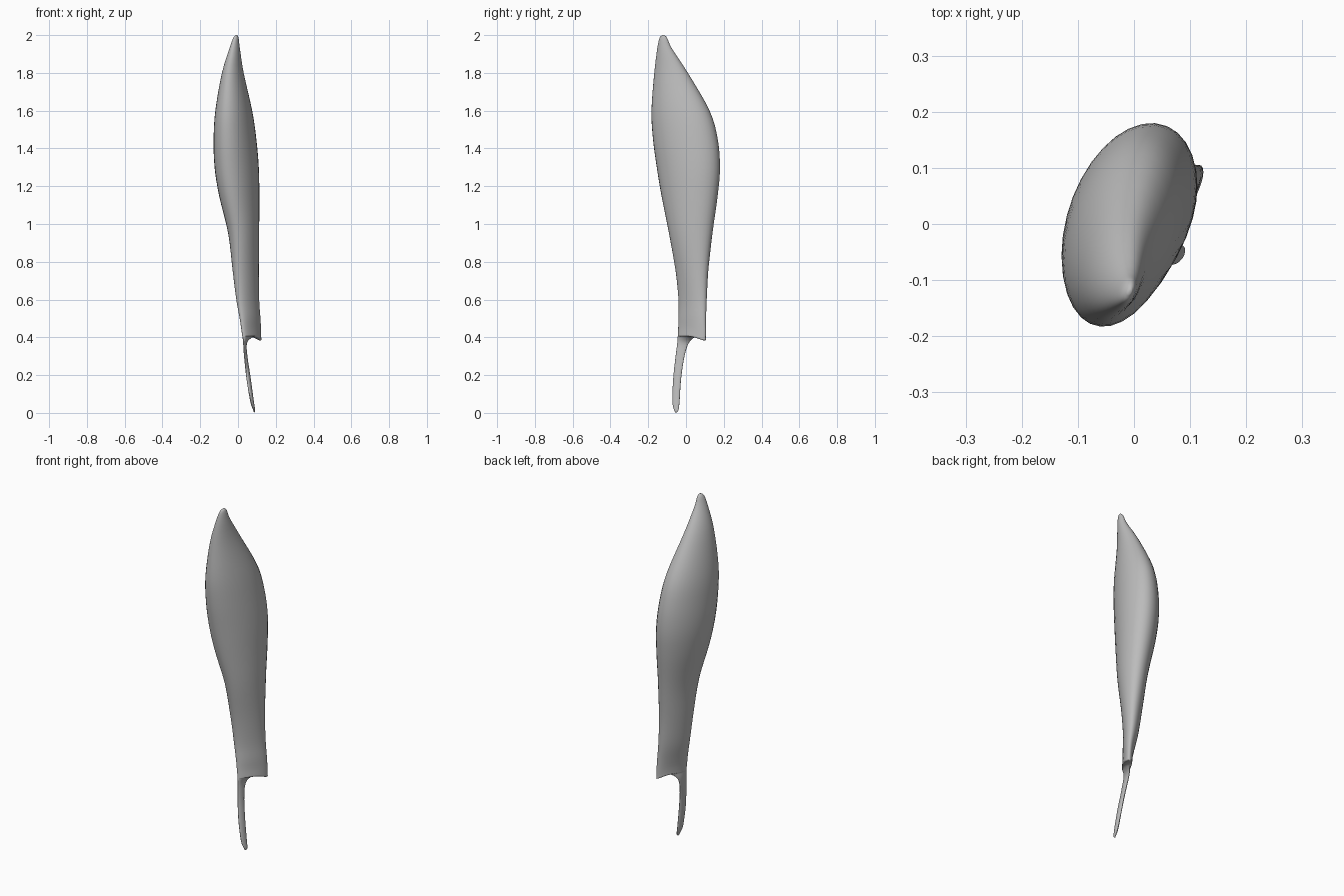
import bpy, bmesh, math

cube = bpy.data.objects.get("Cube")
if cube:
    bpy.data.objects.remove(cube)

SIDES = 32
STEPS = 4

# Sections from tip to tail: height, x min, x max, y min, y max
SECTIONS = [
    (2.0, -.012, -.004, -.125, -.115),
    (1.985, -.025, .003, -.14, -.1),
    (1.93, -.045, .01, -.152, -.075),
    (1.8, -.085, .03, -.168, .01),
    (1.6, -.12, .075, -.183, .125),
    (1.45, -.129, .097, -.175, .168),
    (1.3, -.124, .11, -.155, .18),
    (1.15, -.1, .113, -.13, .168),
    (.95, -.052, .112, -.09, .14),
    (.75, -.028, .11, -.055, .118),
    (.6, -.009, .112, -.04, .11),
    (.5, .009, .119, -.04, .106),
    (.425, .02, .123, -.042, .105),
    (.408, .022, .119, -.043, .1),
    (.402, .024, .08, -.044, .05),
    (.37, .027, .048, -.046, .015),
    (.3, .032, .05, -.055, -.008),
    (.18, .045, .068, -.068, -.026),
    (.06, .065, .084, -.072, -.034),
    (.015, .08, .091, -.063, -.04),
    (.003, .084, .088, -.057, -.047),
]


def spline(p, q, r, s, t):
    """Smooth curve between q and r."""
    return tuple(b + t * (c - a + t * (2 * a - 5 * b + 4 * c - d
                 + t * (3 * (b - c) + d - a))) / 2
                 for a, b, c, d in zip(p, q, r, s))


def slant(z):
    """How strongly the section leans along the x-y diagonal."""
    body = .33 + .5 * min(1, max(0, (1 - z) / .55)) ** 1.5
    tail = min(1, max(0, (.41 - z) / .08))
    return body + (.4 - body) * tail


def ring(bm, section):
    z, x0, x1, y0, y1 = section
    phase = math.asin(slant(z))
    # The outer corner hangs slightly below the notch
    lip = .03 * max(0, 1 - abs(z - .415) / .08) * min(1, max(0, (y1 - .05) / .05))
    verts = []
    for i in range(SIDES):
        a = math.tau * i / SIDES
        cx, sy = math.cos(a), math.sin(a + phase)
        drop = lip * max(0, (cx + sy) / 2) ** 2
        verts.append(bm.verts.new(((x0 + x1) / 2 + cx * (x1 - x0) / 2,
                                   (y0 + y1) / 2 + sy * (y1 - y0) / 2,
                                   z - drop)))
    return verts


# Blade-shaped belly running into a thin tail
levels = []
last = len(SECTIONS) - 1
for i in range(last):
    near = [SECTIONS[min(max(i + k, 0), last)] for k in (-1, 0, 1, 2)]
    levels += [spline(*near, step / STEPS) for step in range(STEPS)]
levels.append(SECTIONS[last])

bm = bmesh.new()
rings = [ring(bm, level) for level in levels]
for upper, lower in zip(rings, rings[1:]):
    for i in range(SIDES):
        j = (i + 1) % SIDES
        bm.faces.new((upper[i], lower[i], lower[j], upper[j]))
bm.faces.new(rings[0])
bm.faces.new(rings[-1][::-1])
bmesh.ops.recalc_face_normals(bm, faces=bm.faces)

mesh = bpy.data.meshes.new("muscle_belly")
bm.to_mesh(mesh)
bm.free()
belly = bpy.data.objects.new("muscle_belly", mesh)
bpy.context.collection.objects.link(belly)

# Single plain grey
grey = bpy.data.materials.new("plain grey")
grey.use_nodes = True
colour = (.5, .5, .5, 1)
grey.diffuse_color = colour
grey.node_tree.nodes["Principled BSDF"].inputs["Base Color"].default_value = colour
mesh.materials.append(grey)

bpy.context.view_layer.objects.active = belly
belly.select_set(True)
bpy.ops.object.shade_smooth_by_angle(angle=math.radians(60))
